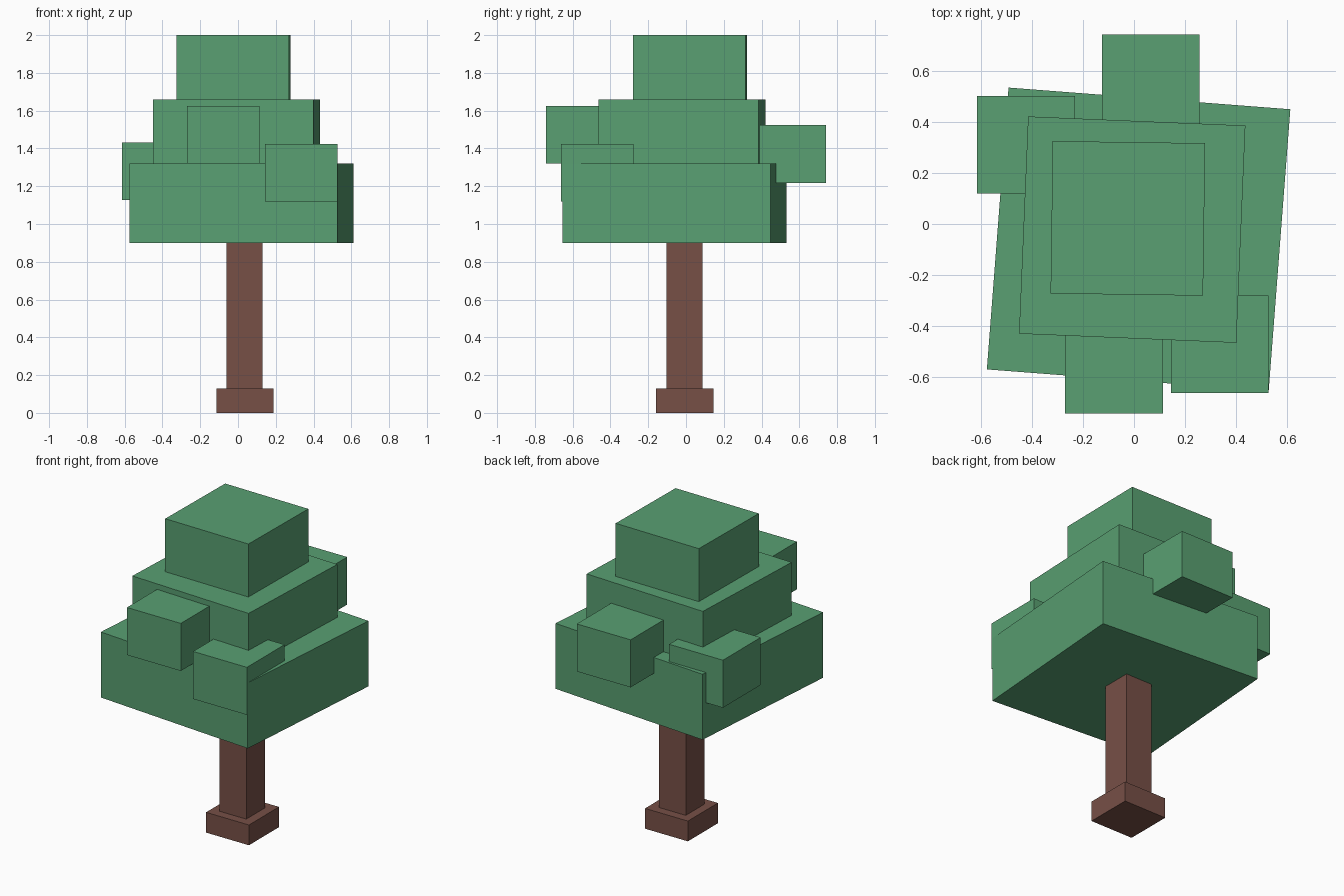
import bpy
from math import radians

cube = bpy.data.objects.get("Cube")
if cube:
    bpy.data.objects.remove(cube, do_unlink=True)


def material(name, rgb):
    mat = bpy.data.materials.new(name)
    mat.use_nodes = True
    mat.diffuse_color = (*rgb, 1)
    bsdf = mat.node_tree.nodes["Principled BSDF"]
    bsdf.inputs["Base Color"].default_value = (*rgb, 1)
    bsdf.inputs["Roughness"].default_value = 0.9
    return mat


leaf = material("leaf green", (0.10, 0.35, 0.168))
bark = material("bark brown", (0.184, 0.08, 0.062))


def block(name, x, y, width, bottom, top, mat, turn=0):
    """Square block centred on x, y, turned about its upright axis."""
    bpy.ops.mesh.primitive_cube_add(size=1, location=(x, y, (bottom + top) / 2))
    obj = bpy.context.object
    obj.name = name
    obj.scale = (width, width, top - bottom)
    bpy.ops.object.transform_apply(location=False, rotation=False, scale=True)
    obj.rotation_euler.z = radians(turn)
    obj.data.materials.append(mat)
    return obj


# Trunk and its foot
block("trunk_base", 0.037, -0.007, 0.304, 0, 0.13, bark)
block("trunk", 0.035, -0.007, 0.19, 0.13, 0.90, bark)

# Three stacked canopy tiers, each slightly turned
block("canopy_lower", 0.018, -0.06, 1.105, 0.90, 1.32, leaf, -4.4)
block("canopy_middle", -0.007, -0.022, 0.85, 1.32, 1.66, leaf, -2.4)
block("canopy_top", -0.024, 0.022, 0.596, 1.66, 2.0, leaf, -0.8)

# Leaf clumps poking out of the tiers
clumps = {
    "front": (-0.078, -0.55, 1.32),
    "back": (0.065, 0.55, 1.218),
    "right": (-0.422, 0.31, 1.126),
    "front_left": (0.335, -0.47, 1.118),
}
for side, (x, y, bottom) in clumps.items():
    block("leaf_clump_" + side, x, y, 0.382, bottom, bottom + 0.305, leaf)
